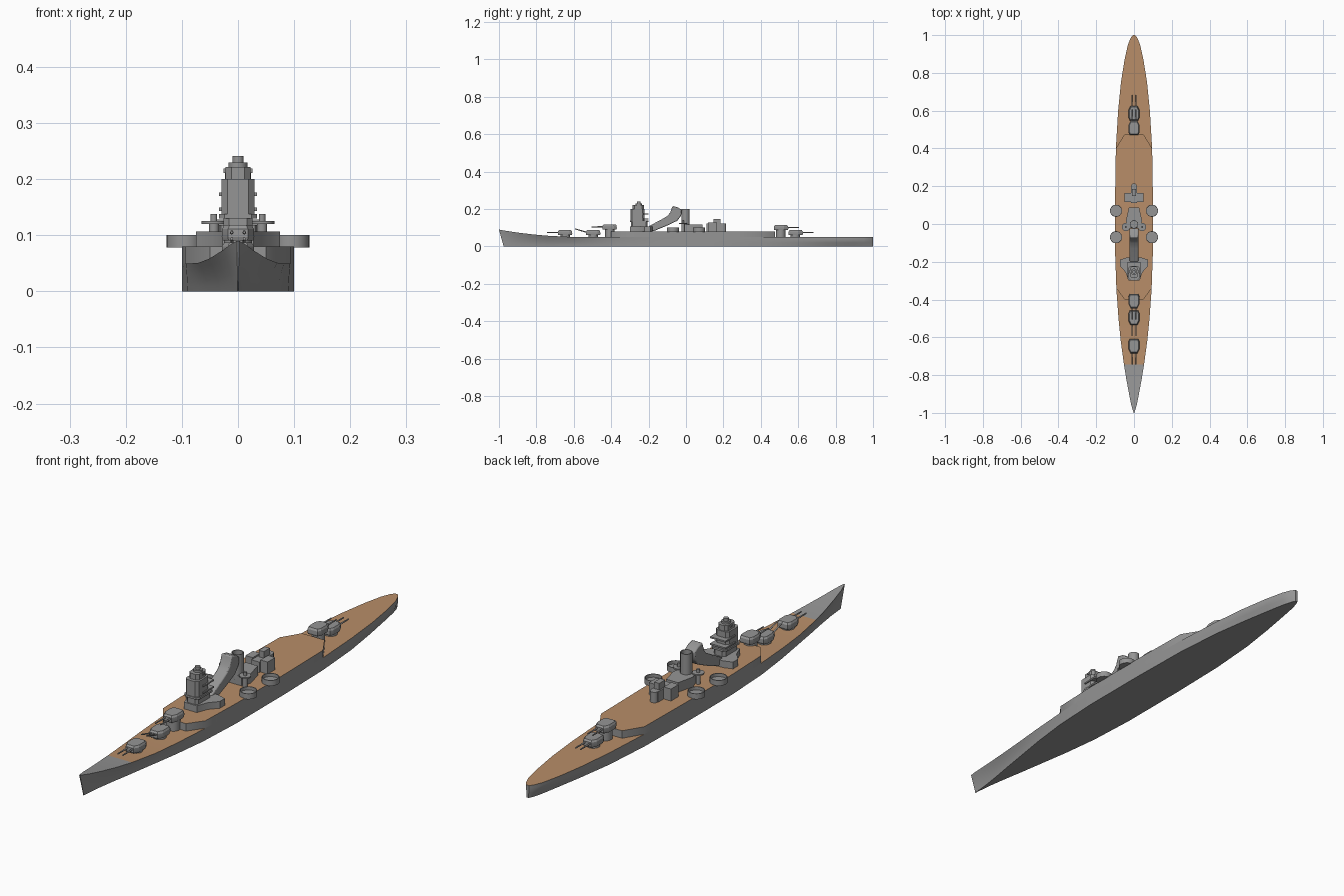
import bpy, bmesh, math
from mathutils import Matrix, Vector

cube = bpy.data.objects.get("Cube")
if cube:
    bpy.data.objects.remove(cube, do_unlink=True)


def make_material(name, color):
    mat = bpy.data.materials.new(name)
    mat.use_nodes = True
    mat.diffuse_color = (*color, 1)
    mat.node_tree.nodes["Principled BSDF"].inputs["Base Color"].default_value = (*color, 1)
    return mat


grey = make_material("ship_grey", (0.3, 0.3, 0.3))
wood = make_material("deck_wood", (0.48, 0.27, 0.14))


def finish(name, bm, wood_rule=None, angle=35):
    """Turn a bmesh into an object, smooth below the angle and sharp above it."""
    bmesh.ops.remove_doubles(bm, verts=bm.verts, dist=0.00001)
    bmesh.ops.recalc_face_normals(bm, faces=bm.faces)
    bm.normal_update()
    for face in bm.faces:
        face.smooth = True
        face.material_index = int(bool(wood_rule and wood_rule(face)))
    for edge in bm.edges:
        edge.smooth = edge.calc_face_angle(math.pi) < math.radians(angle)
    mesh = bpy.data.meshes.new(name)
    bm.to_mesh(mesh)
    bm.free()
    mesh.materials.append(grey)
    if wood_rule:
        mesh.materials.append(wood)
    obj = bpy.data.objects.new(name, mesh)
    bpy.context.collection.objects.link(obj)
    return obj


def loft(bm, rings):
    """Closed skin over point rings, capped at both ends."""
    rows = [[bm.verts.new(p) for p in ring] for ring in rings]
    for a, b in zip(rows, rows[1:]):
        for i in range(len(a)):
            j = (i + 1) % len(a)
            bm.faces.new((a[i], a[j], b[j], b[i]))
    bm.faces.new(rows[0])
    bm.faces.new(rows[-1])


def prism(name, outline, z0, z1, wood_rule=None):
    bm = bmesh.new()
    loft(bm, [[(x, y, z) for x, y in outline] for z in (z0, z1)])
    return finish(name, bm, wood_rule)


def mirrored(half):
    return half + [(-x, y) for x, y in reversed(half)]


def box(name, hx, y0, y1, z0, z1, x=0):
    return prism(name, [(x - hx, y0), (x + hx, y0), (x + hx, y1), (x - hx, y1)], z0, z1)


def chamfered(name, hx, y0, y1, z0, z1, c):
    half = [(hx - c, y0), (hx, y0 + c), (hx, y1 - c), (hx - c, y1)]
    return prism(name, mirrored(half), z0, z1)


def cylinder(name, x, y, r, z0, z1, sides=24):
    turn = [2 * math.pi * i / sides for i in range(sides)]
    return prism(name, [(x + r * math.cos(a), y + r * math.sin(a)) for a in turn], z0, z1)


def cup(name, x, y, r, z0, z1, wall, depth, sides=32):
    """Open-topped round tub."""
    bm = bmesh.new()
    rings = []
    for radius, z in ((r, z0), (r, z1), (r - wall, z1), (r - wall, z1 - depth)):
        rings.append([(x + radius * math.cos(2 * math.pi * i / sides),
                       y + radius * math.sin(2 * math.pi * i / sides), z)
                      for i in range(sides)])
    loft(bm, rings)
    return finish(name, bm)


# Hull stations: y, half width at deck, half width at bottom
STATIONS = [(-1, .002, .001), (-.96, .014, .002), (-.9, .026, .008), (-.82, .041, .02),
            (-.745, .053, .033), (-.62, .07, .053), (-.5, .082, .072), (-.35, .093, .09),
            (-.15, .1, .1), (.15, .1, .1), (.4, .096, .095), (.6, .084, .08),
            (.75, .069, .058), (.87, .05, .037), (.95, .032, .022), (.985, .018, .012),
            (1, .006, .004)]
LEVELS = [i / 5 for i in range(6)]


def beam(y):
    for (y0, t0, _), (y1, t1, _) in zip(STATIONS, STATIONS[1:]):
        if y0 <= y <= y1:
            return t0 + (t1 - t0) * (y - y0) / (y1 - y0)


def hull_ring(y, top, bottom):
    height = 0.05 + 0.04 * max(0, (-0.55 - y) / 0.45) ** 2
    side = []
    for f in LEVELS:
        blend = f ** 1.6 if y < 0 else min(1, f / 0.6)
        rake = 0.025 * (1 - f) if y == -1 else 0
        side.append((bottom + (top - bottom) * blend, y + rake, height * f))
    return side + [(-x, yy, z) for x, yy, z in reversed(side)]


hull = bmesh.new()
loft(hull, [hull_ring(*s) for s in STATIONS])
finish("hull", hull, lambda f: f.normal.z > 0.8 and f.calc_center_median().y > -0.745)

# Raised midship deck
sides = [(beam(y), y) for y in (-.34, -.25, -.15, .15, .28, .4)]
prism("raised_deck", mirrored([(.05, -.4)] + sides + [(.05, .475)]), .05, .08,
      lambda f: f.normal.z > 0.9)


# Twin gun turrets
def turret(name, y, base, deck, facing, lift=0.0):
    cylinder(name + "_barbette", 0, y, .025, deck, base + .004)
    half = [(.018, .04), (.029, .018), (.029, -.022), (.022, -.037)]
    bm = bmesh.new()
    loft(bm, [[(x * s, y + facing * v * s, base + h) for x, v in mirrored(half)]
              for s, h in ((.95, 0), (1, .006), (.98, .02), (.84, .027))])
    finish(name + "_house", bm, angle=20)
    start = Vector((0, y + facing * .03, base + .014))
    end = Vector((0, y + facing * .098, base + .014 + lift))
    along = end - start
    spin = along.to_track_quat("Z", "Y").to_matrix().to_4x4()
    for tag, x in (("left", .011), ("right", -.011)):
        bm = bmesh.new()
        place = Matrix.Translation((start + end) / 2 + Vector((x, 0, 0))) @ spin
        bmesh.ops.create_cone(bm, cap_ends=True, segments=10, radius1=.0035,
                              radius2=.0025, depth=along.length, matrix=place)
        finish(f"{name}_{tag}_barrel", bm, angle=50)


turret("bow_turret", -.645, .06, .048, -1)
turret("second_turret", -.495, .06, .048, -1, .02)
turret("third_turret", -.407, .091, .048, -1)
turret("upper_aft_turret", .507, .087, .048, 1)
turret("stern_turret", .585, .06, .048, 1)

# Bridge: wide base, then stacked tiers
prism("bridge_base", mirrored([(.028, -.3), (.045, -.255), (.075, -.222), (.075, -.19),
                               (.04, -.178)]), .08, .107)
TIERS = [("lower_bridge", .026, -.295, -.205, .107, .13),
         ("bridge_gallery", .034, -.3, -.2, .13, .138),
         ("middle_bridge", .029, -.298, -.222, .138, .2),
         ("upper_bridge", .022, -.285, -.225, .2, .222)]
for name, hx, y0, y1, z0, z1 in TIERS:
    chamfered(name, hx, y0, y1, z0, z1, .01)
for z in (.143, .17):
    box("bridge_wing", .034, -.265, -.2, z, z + .006)
cylinder("rangefinder_tower", 0, -.253, .017, .222, .23)
cylinder("director_top", 0, -.253, .01, .23, .241, 12)
box("rangefinder_arm", .026, -.257, -.247, .211, .219)

# Sloping forward funnel, a side profile with rounded edges
profile = [(-.2, .083), (-.2, .108), (-.13, .145), (-.1, .163), (-.085, .18), (-.072, .216),
           (-.045, .21), (-.022, .195), (-.026, .165), (-.047, .137), (-.1, .112),
           (-.17, .083)]
bm = bmesh.new()
loft(bm, [[(x * w, y, z) for y, z in profile] for x, w in ((-.023, 1), (.023, 1))])
trunk = finish("sloping_funnel", bm)
bevel = trunk.modifiers.new("rounded_edges", "BEVEL")
bevel.width = .004
bevel.segments = 2
bevel.limit_method = "ANGLE"
bevel.angle_limit = math.radians(60)

# Upright funnel on its deckhouse
prism("funnel_house", mirrored([(.03, -.02), (.043, .015), (.027, .088)]), .08, .118)
cup("upright_funnel", 0, -.002, .022, .1, .2, .003, .02)

# Gun tubs and searchlight platforms on both sides
for tag, s in (("left", 1), ("right", -1)):
    for y in (-.07, .07):
        cup(tag + "_gun_tub", s * .095, y, .032, .078, .1, .003, .013)
    x = s * .043
    cylinder(tag + "_platform_post", x, -.016, .009, .08, .121, 16)
    cylinder(tag + "_platform", x, -.016, .022, .12, .125)
    cylinder(tag + "_searchlight", x, -.016, .006, .125, .138, 12)
    box(tag + "_aft_cabin", .016, .117, .165, .08, .128, s * .033)

# Aft deckhouse
box("aft_house", .017, .11, .2, .08, .122)
cylinder("aft_house_end", 0, .2, .015, .08, .122)
box("aft_director", .011, .147, .185, .122, .148)
